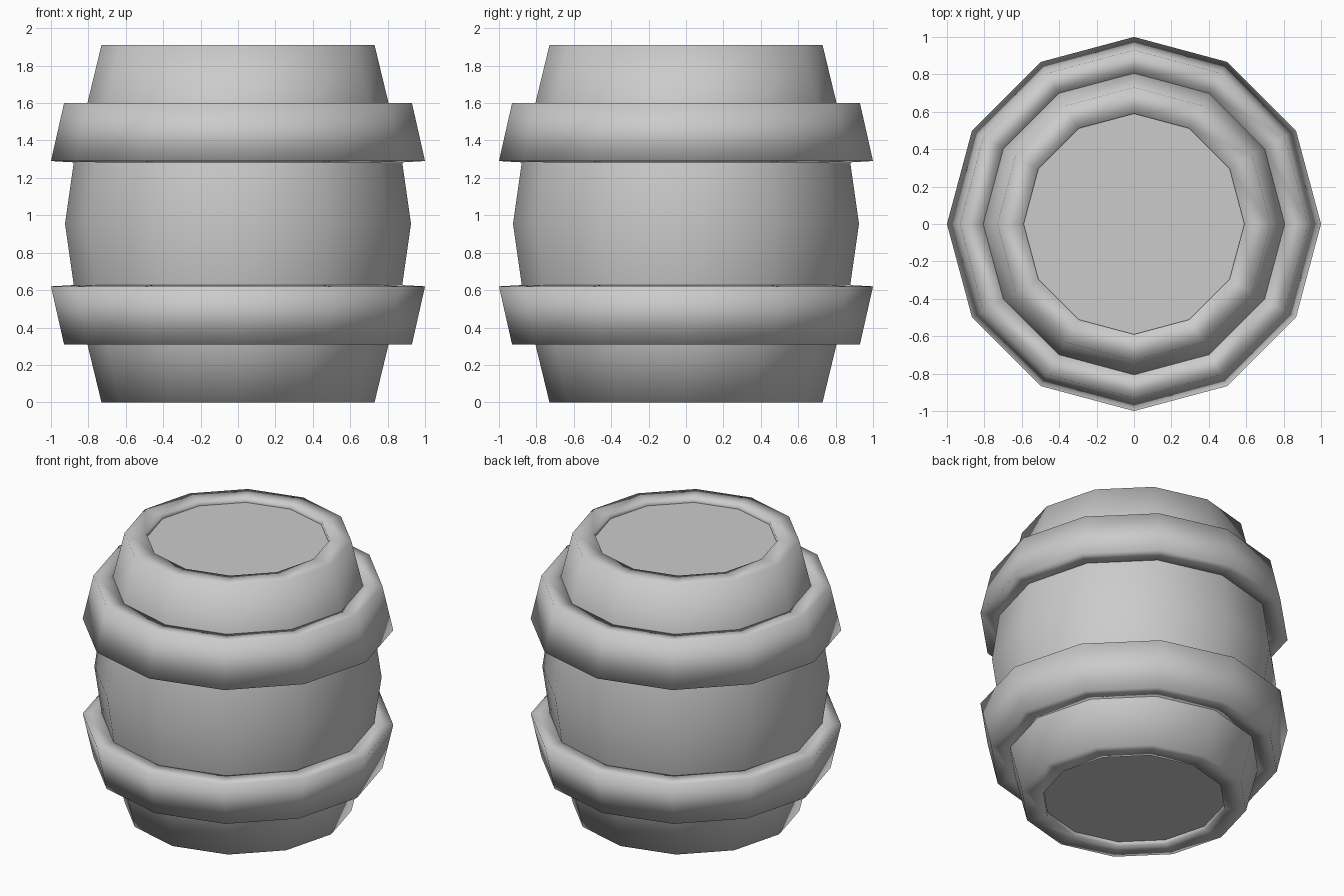
import bpy, math

if "Cube" in bpy.data.objects:
    bpy.data.objects.remove(bpy.data.objects["Cube"])

SIDES = 12
HEIGHT = 1.91


def lathe(name, profile, closed=False):
    """Revolve (radius, z) points around z; closed joins the last point to the first."""
    n = len(profile)
    verts = [(r * math.cos(2 * math.pi * s / SIDES), r * math.sin(2 * math.pi * s / SIDES), z)
             for r, z in profile for s in range(SIDES)]
    faces = []
    for i in range(n if closed else n - 1):
        a, b = i * SIDES, ((i + 1) % n) * SIDES
        for s in range(SIDES):
            t = (s + 1) % SIDES
            faces.append((a + s, a + t, b + t, b + s))
    mesh = bpy.data.meshes.new(name)
    mesh.from_pydata(verts, [], faces)
    mesh.update()
    mesh.shade_smooth()
    obj = bpy.data.objects.new(name, mesh)
    bpy.context.collection.objects.link(obj)
    return obj


def flipped(profile):
    """Mirror a profile about the barrel's middle, keeping its winding."""
    return [(r, HEIGHT - z) for r, z in reversed(profile)]


def lid(name, z, rot):
    """Flat end disc set just inside the rim."""
    bpy.ops.mesh.primitive_circle_add(vertices=SIDES, radius=0.59, fill_type='NGON',
                                      location=(0, 0, z), rotation=(rot, 0, math.pi / 2))
    bpy.context.object.name = name


# Barrel body: rim with short inner wall, bulging staves, mirrored to the top
RECESS = 0.03
lower = [(0.59, RECESS), (0.59, 0.0), (0.73, 0.0), (0.805, 0.31), (0.877, 0.62)]
lathe("barrel_body", lower + [(0.925, HEIGHT / 2)] + flipped(lower))

# Recessed ends
lid("top_lid", HEIGHT - RECESS, 0)
lid("bottom_lid", RECESS, math.pi)

# Two hoops hugging the staves
hoop = [(0.93, 0.31), (1.0, 0.62), (0.877, 0.627), (0.805, 0.315)]
lathe("lower_hoop", hoop, closed=True)
lathe("upper_hoop", flipped(hoop), closed=True)
